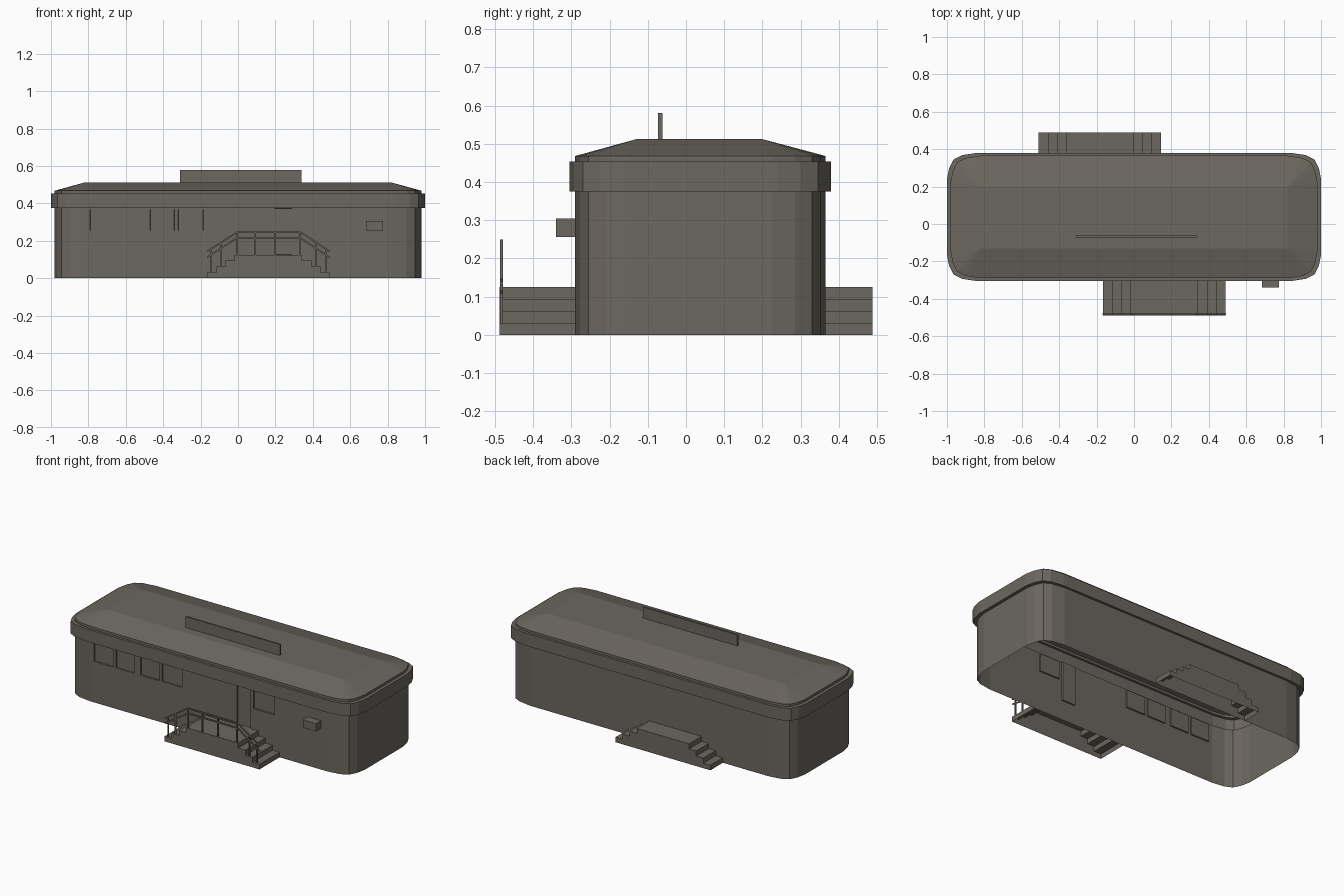
import bpy, bmesh
from mathutils import Vector

if "Cube" in bpy.data.objects:
    bpy.data.objects.remove(bpy.data.objects["Cube"])

mat = bpy.data.materials.new("warm grey")
mat.diffuse_color = (0.15, 0.137, 0.115, 1)
mat.use_nodes = True
mat.node_tree.nodes["Principled BSDF"].inputs["Base Color"].default_value = mat.diffuse_color


def finish(bm, name):
    me = bpy.data.meshes.new(name)
    bm.to_mesh(me)
    bm.free()
    me.materials.append(mat)
    ob = bpy.data.objects.new(name, me)
    bpy.context.collection.objects.link(ob)
    return ob


def add_box(bm, x0, x1, y0, y1, z0, z1):
    v = bmesh.ops.create_cube(bm, size=1)["verts"]
    for p in v:
        p.co = ((x0 + x1) / 2 + p.co.x * (x1 - x0),
                (y0 + y1) / 2 + p.co.y * (y1 - y0),
                (z0 + z1) / 2 + p.co.z * (z1 - z0))


def box(name, *dims):
    bm = bmesh.new()
    add_box(bm, *dims)
    return finish(bm, name)


# rounded corner, as insets from the two side planes (x inset, y inset)
CORNER = [(0, .14), (.012, .08), (.035, .035), (.08, .012), (.16, 0)]


def outline(x, y0, y1, z, r=1.0):
    c = [(a * r, b * r) for a, b in CORNER]
    pts = [(x - a, y0 + b) for a, b in reversed(c)]
    pts += [(x - a, y1 - b) for a, b in c]
    pts += [(-x + a, y1 - b) for a, b in reversed(c)]
    pts += [(-x + a, y0 + b) for a, b in c]
    return [(px, py, z) for px, py in pts]


# hall shell: wall, fascia band, eave and hipped roof, open underneath
bm = bmesh.new()
B, F = (.98, -.29, .365), (1.0, -.305, .38)
levels = [outline(*B, 0), outline(*B, .375), outline(*F, .375),
          outline(*F, .453), outline(*B, .453), outline(*B, .468),
          outline(.82, -.13, .20, .512, 0)]
rings = [[bm.verts.new(p) for p in lv] for lv in levels]
for a, b in zip(rings, rings[1:]):
    n = len(a)
    for i in range(n):
        j = (i + 1) % n
        bm.faces.new((a[i], a[j], b[j], b[i]))
bm.faces.new(rings[-1])
bmesh.ops.remove_doubles(bm, verts=bm.verts, dist=1e-5)
bmesh.ops.dissolve_degenerate(bm, dist=1e-5, edges=bm.edges)
bm.normal_update()

# windows and door, pressed into the front wall
openings = [(-.79, -.66, .255, .368), (-.64, -.51, .255, .368),
            (-.47, -.34, .255, .368), (-.32, -.185, .255, .368),
            (.31, .455, .255, .368), (.195, .29, .125, .375)]


def front_faces():
    return [f for f in bm.faces if f.normal.y < -.99
            and f.calc_center_median().z < .375]


def cut(co, no):
    fs = front_faces()
    geom = set(fs)
    for f in fs:
        geom.update(f.edges)
        geom.update(f.verts)
    bmesh.ops.bisect_plane(bm, geom=list(geom), plane_co=co, plane_no=no, dist=1e-5)
    bm.normal_update()


for x in sorted({v for o in openings for v in o[:2]}):
    cut((x, 0, 0), (1, 0, 0))
for z in (.125, .255, .368):
    cut((0, 0, z), (0, 0, 1))
for x0, x1, z0, z1 in openings:
    sel = []
    for f in front_faces():
        c = f.calc_center_median()
        if x0 < c.x < x1 and z0 < c.z < z1 and abs(c.y + .29) < 1e-3:
            sel.append(f)
    bmesh.ops.inset_region(bm, faces=sel, thickness=.001, depth=-.008,
                           use_even_offset=True)
    bm.normal_update()
finish(bm, "hall_shell")


# stepped platforms, open underneath
def platform(name, x0, x1, y0, y1):
    bm = bmesh.new()
    w, h = .049, .0313
    left, right = [], []
    for i in range(4):
        left += [(x0 + i * w, i * h), (x0 + i * w, (i + 1) * h)]
        right += [(x1 - i * w, i * h), (x1 - i * w, (i + 1) * h)]
    prof = left + right[::-1]
    a = [bm.verts.new((x, y0, z)) for x, z in prof]
    b = [bm.verts.new((x, y1, z)) for x, z in prof]
    for i in range(len(prof) - 1):
        bm.faces.new((a[i], b[i], b[i + 1], a[i + 1]))
    bm.faces.new(a)
    bm.faces.new(b)
    bmesh.ops.recalc_face_normals(bm, faces=bm.faces)
    finish(bm, name)


platform("front_steps", -.165, .49, -.488, -.29)
platform("back_steps", -.51, .145, .365, .488)

# railing along the front edge of the front steps
bm = bmesh.new()
Y0, Y1, T = -.487, -.479, .004


def rail(p, q):
    d = Vector((q[0] - p[0], 0, q[1] - p[1])).normalized()
    n = Vector((-d.z, 0, d.x)) * T
    ends = []
    for x, z in (p, q):
        ends.append([bm.verts.new(Vector((x, y, z)) + n * s)
                     for y, s in ((Y0, -1), (Y1, -1), (Y1, 1), (Y0, 1))])
    a, b = ends
    for i in range(4):
        j = (i + 1) % 4
        bm.faces.new((a[i], a[j], b[j], b[i]))
    bm.faces.new(a)
    bm.faces.new(b)


top = [(-.165, .143), (-.005, .246), (.335, .246), (.49, .143)]
for drop in (0, .031):
    for p, q in zip(top, top[1:]):
        rail((p[0], p[1] - drop), (q[0], q[1] - drop))
for x, z0, z1 in [(-.143, .031, .155), (-.092, .063, .188), (-.005, .125, .246),
                  (.093, .125, .246), (.2, .125, .246), (.33, .125, .246),
                  (.417, .063, .19), (.468, .031, .155)]:
    add_box(bm, x - T, x + T, Y0, Y1, z0, z1)
bmesh.ops.recalc_face_normals(bm, faces=bm.faces)
finish(bm, "railing")

# roof board and wall unit
box("roof_board", -.31, .34, -.073, -.062, .505, .58)
box("wall_unit", .685, .775, -.34, -.288, .256, .305)
